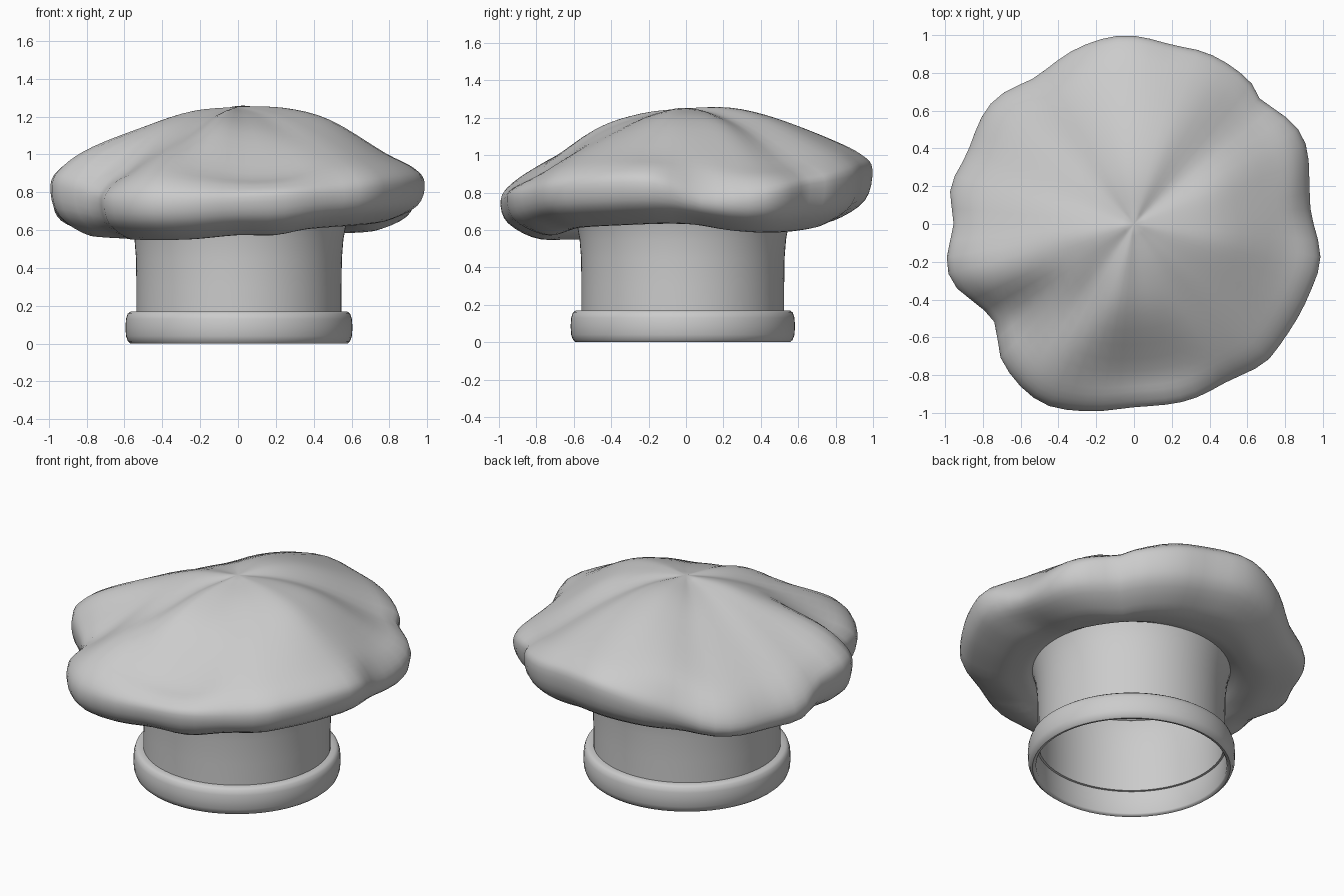
import bpy, bmesh, math

if "Cube" in bpy.data.objects:
    bpy.data.objects.remove(bpy.data.objects["Cube"])

CX, CY = 0.005, -0.017      # centre of band and wall
SEG = 72


def hermite(keys, a):
    """Smooth interpolation through sorted (position, value) pairs."""
    n = len(keys)
    i = max(k for k in range(n - 1) if keys[k][0] <= a or k == 0)
    (x0, y0), (x1, y1) = keys[i], keys[i + 1]
    p, q = keys[max(i - 1, 0)], keys[min(i + 2, n - 1)]
    m0 = (y1 - p[1]) / (x1 - p[0])
    m1 = (q[1] - y0) / (q[0] - x0)
    h = x1 - x0
    t = (a - x0) / h
    return ((2*t**3 - 3*t*t + 1)*y0 + (t**3 - 2*t*t + t)*h*m0
            + (3*t*t - 2*t**3)*y1 + (t**3 - t*t)*h*m1)


def around(keys):
    """Periodic lookup by angle in degrees."""
    k = ([(a - 360, v) for a, v in keys[-2:]] + keys
         + [(a + 360, v) for a, v in keys[:2]])
    return lambda a: hermite(k, a)


def skin(name, rings, closed=False, pole=None, angle=50):
    """Bridge rings of points into one surface."""
    bm = bmesh.new()
    loops = [[bm.verts.new(p) for p in r] for r in rings]
    n = len(loops[0])
    pairs = list(zip(loops, loops[1:])) + ([(loops[-1], loops[0])] if closed else [])
    for a, b in pairs:
        for i in range(n):
            j = (i + 1) % n
            bm.faces.new((a[i], b[i], b[j], a[j]))
    if pole:
        c = bm.verts.new(pole)
        for i in range(n):
            bm.faces.new((c, loops[0][i], loops[0][(i + 1) % n]))
    bmesh.ops.recalc_face_normals(bm, faces=bm.faces)
    me = bpy.data.meshes.new(name)
    bm.to_mesh(me)
    bm.free()
    ob = bpy.data.objects.new(name, me)
    bpy.context.collection.objects.link(ob)
    bpy.ops.object.select_all(action='DESELECT')
    bpy.context.view_layer.objects.active = ob
    ob.select_set(True)
    bpy.ops.object.shade_smooth_by_angle(angle=math.radians(angle))
    return ob


def circle(r, z):
    return [(CX + r*math.cos(2*math.pi*i/SEG), CY + r*math.sin(2*math.pi*i/SEG), z)
            for i in range(SEG)]


# Rounded head band
band = [(.552, .012), (.558, .003), (.573, 0), (.587, .012), (.597, .04), (.6, .085),
        (.597, .13), (.588, .158), (.572, .17), (.54, .17), (.54, .158), (.552, .156)]
skin("head_band", [circle(r, z) for r, z in band], closed=True)

# Upright wall flaring into the crown
wall = [(.542, .16), (.542, .3), (.544, .45), (.552, .55), (.565, .62), (.575, .65)]
skin("upright_wall", [circle(r, z) for r, z in wall])

# Puffy crown: outline radius and fold heights by angle
outline = around([(3, .94), (12, .95), (28, 1.006), (45, .94), (50, .97), (66, .985),
                  (78, .97), (93, 1.0), (107, .98), (124, .937), (135, .98), (142, .99),
                  (157, .96), (169, .99), (180, .955), (191, 1.01), (198, 1.01),
                  (209, .92), (216.5, .908), (224.6, .997), (242, 1.065), (255, 1.026),
                  (270, .97), (288, .977), (301, .97), (314, 1.01), (323, 1.0),
                  (339, 1.0), (349, 1.005)])
inner_top = around([(0, 1.18), (20, 1.165), (45, 1.13), (70, 1.19), (95, 1.19), (115, 1.15),
                    (135, 1.10), (160, 1.10), (190, 1.15), (210, 1.14), (235, 1.09),
                    (255, 1.14), (275, 1.11), (300, 1.11), (320, 1.14), (345, 1.18)])
outer_top = around([(0, 1.0), (22, .96), (45, .97), (65, 1.05), (90, 1.08), (115, 1.03),
                    (135, .95), (160, .94), (180, .99), (200, 1.04), (219, .91),
                    (240, .98), (255, .94), (272, .90), (287, .91), (302, .97), (330, 1.01)])
rim = around([(5, .77), (20, .77), (35, .82), (60, .88), (80, .92), (95, .92), (115, .83),
              (135, .73), (165, .73), (185, .83), (200, .83), (215, .77), (240, .75),
              (270, .77), (300, .80), (325, .84), (350, .85)])
under = around([(0, .645), (20, .60), (40, .59), (60, .61), (90, .65), (120, .62),
                (150, .59), (180, .58), (205, .56), (225, .55), (250, .55), (270, .575),
                (285, .575), (300, .61), (330, .635)])

TOP = 1.252
STEPS = 4
columns = []
for i in range(SEG):
    a = 360*i/SEG
    c, s = math.cos(math.radians(a)), math.sin(math.radians(a))
    R, t5, t8, zr, zb = (f(a) for f in (outline, inner_top, outer_top, rim, under))
    # keep the creases of the outline near the edge only
    soft = .5*R + .5*.97
    prof = [(0, TOP), (.25*soft, .45*TOP + .55*t5 + .032), (.5*soft, t5), (.8*soft, t8),
            (.94*R, .5*t8 + .5*zr), (R, zr), (.96*R, .4*zr + .6*zb),
            (.79*R, zb), (.64, .5*zb + .31), (.57, .645)]
    rk = [(k, p[0]) for k, p in enumerate(prof)]
    zk = [(k, p[1]) for k, p in enumerate(prof)]
    col = []
    for k in range(1, (len(prof) - 1)*STEPS + 1):
        u = min(k/STEPS, len(prof) - 1.0001)
        r, z = hermite(rk, u), hermite(zk, u)
        w = max(0, u - 7)/2          # blend to the wall centre at the neck
        col.append((r*c + CX*w, r*s + CY*w, z))
    columns.append(col)
skin("puffy_crown", list(zip(*columns)), pole=(0, 0, TOP), angle=80)
